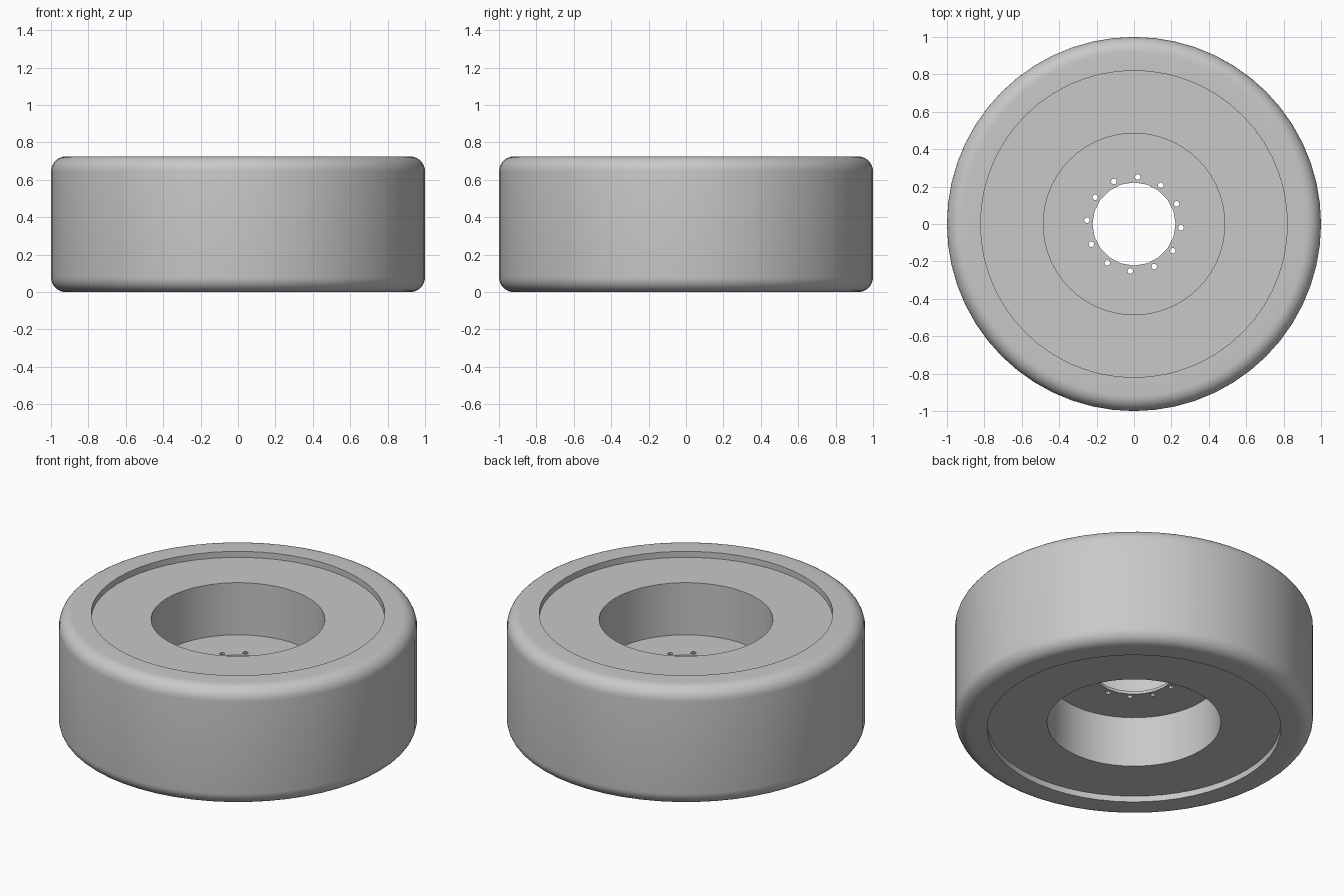
import bpy, bmesh
from math import pi, sin, cos, radians
from mathutils import Matrix, Vector

cube = bpy.data.objects.get("Cube")
if cube:
    bpy.data.objects.remove(cube, do_unlink=True)

HEIGHT, OUTER, LIP, BORE = 0.725, 1.0, 0.82, 0.485
STEP, ROUND, SEGMENTS = 0.037, 0.08, 56
PLATE_Z, PLATE_HALF = 0.358, 0.009

grey = bpy.data.materials.new("plain grey")
grey.use_nodes = True
colour = (0.58, 0.58, 0.58, 1)
grey.diffuse_color = colour
grey.node_tree.nodes["Principled BSDF"].inputs["Base Color"].default_value = colour


def add_object(name, mesh):
    obj = bpy.data.objects.new(name, mesh)
    bpy.context.collection.objects.link(obj)
    mesh.materials.clear()
    mesh.materials.append(grey)
    bpy.ops.object.select_all(action="DESELECT")
    obj.select_set(True)
    bpy.context.view_layer.objects.active = obj
    bpy.ops.object.shade_smooth_by_angle(angle=radians(30))
    return obj


def lathe(name, profile):
    """Spin a closed (radius, z) profile around the z axis."""
    bm = bmesh.new()
    verts = [bm.verts.new((r, 0, z)) for r, z in profile]
    edges = [bm.edges.new((verts[i - 1], verts[i])) for i in range(len(verts))]
    bmesh.ops.spin(bm, geom=verts + edges, cent=(0, 0, 0), axis=(0, 0, 1),
                   angle=2 * pi, steps=SEGMENTS, use_merge=True)
    bmesh.ops.remove_doubles(bm, verts=bm.verts, dist=1e-5)
    bmesh.ops.recalc_face_normals(bm, faces=bm.faces)
    mesh = bpy.data.meshes.new(name)
    bm.to_mesh(mesh)
    bm.free()
    return add_object(name, mesh)


# Roller body: rounded shoulders, a shallow step on both sides, a wide bore
upper = [(OUTER - ROUND + ROUND * cos(a), HEIGHT - ROUND + ROUND * sin(a))
         for a in (pi / 2 * i / 8 for i in range(9))]
upper += [(LIP, HEIGHT), (LIP, HEIGHT - STEP), (BORE, HEIGHT - STEP)]
lower = [(r, HEIGHT - z) for r, z in reversed(upper)]
lathe("wheel_body", upper + lower)

# Mounting plate: a filled disc outline with a centre hole and a ring of bolt holes
curve = bpy.data.curves.new("plate_outline", "CURVE")
curve.dimensions = "2D"
curve.fill_mode = "BOTH"
curve.extrude = PLATE_HALF


def circle(radius, sides, centre=Vector((0, 0, 0))):
    spline = curve.splines.new("POLY")
    spline.points.add(sides - 1)
    for i, point in enumerate(spline.points):
        a = 2 * pi * i / sides
        point.co = (centre.x + radius * cos(a), centre.y + radius * sin(a), 0, 1)
    spline.use_cyclic_u = True


circle(BORE, SEGMENTS)
circle(0.222, 20)
for i in range(12):
    circle(0.015, 12, Matrix.Rotation(radians(30 * i - 4.6), 3, "Z") @ Vector((0.252, 0, 0)))

outline = bpy.data.objects.new("plate_outline", curve)
bpy.context.collection.objects.link(outline)
bpy.context.view_layer.update()
graph = bpy.context.evaluated_depsgraph_get()
mesh = bpy.data.meshes.new_from_object(outline.evaluated_get(graph))
bpy.data.objects.remove(outline, do_unlink=True)

bm = bmesh.new()
bm.from_mesh(mesh)
bmesh.ops.remove_doubles(bm, verts=bm.verts, dist=1e-5)
bmesh.ops.recalc_face_normals(bm, faces=bm.faces)
bm.to_mesh(mesh)
bm.free()
add_object("mounting_plate", mesh).location.z = PLATE_Z
